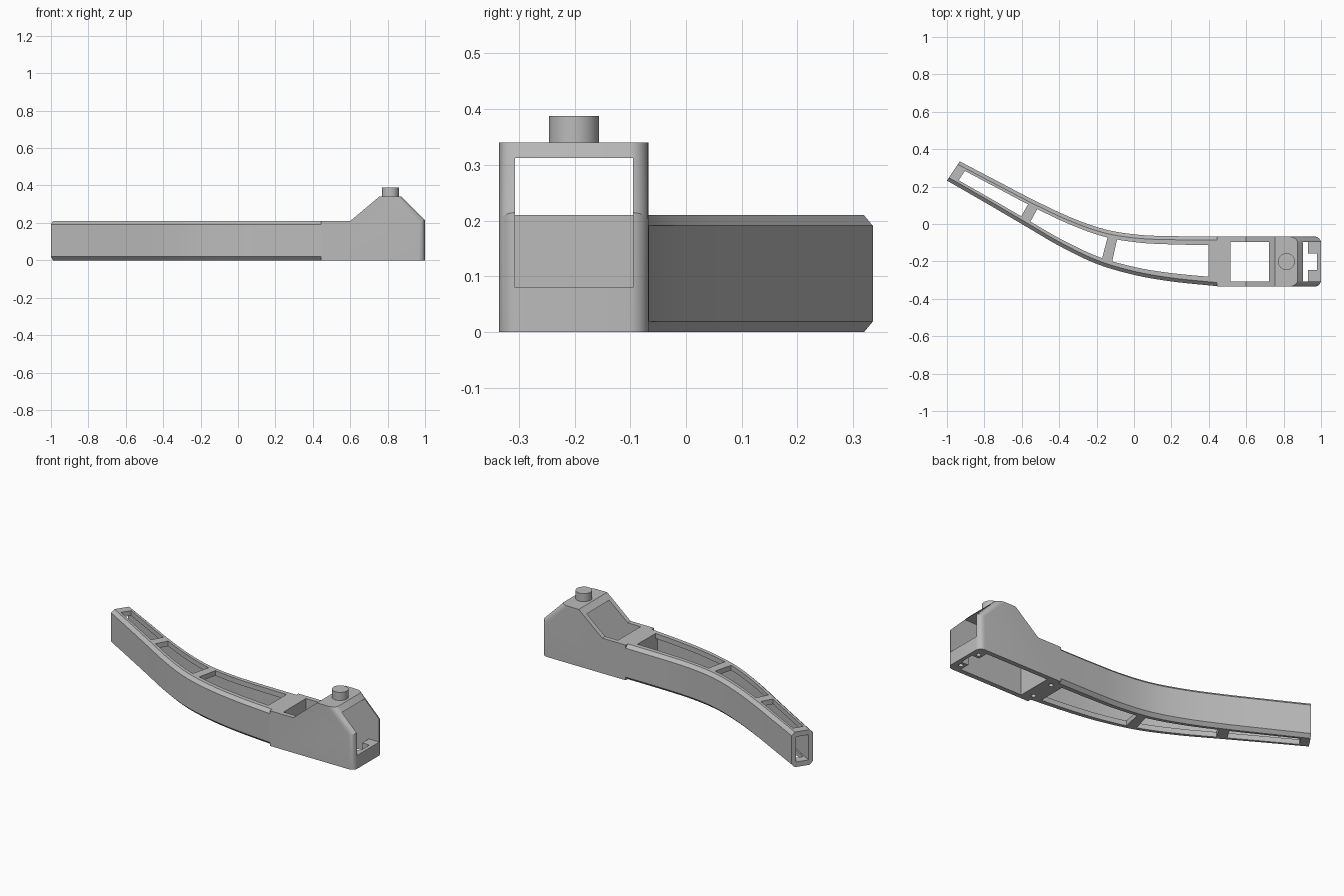
import bpy, bmesh, math
from mathutils import Vector

if "Cube" in bpy.data.objects:
    bpy.data.objects.remove(bpy.data.objects["Cube"])

grey = bpy.data.materials.new("matte grey")
grey.diffuse_color = (0.5, 0.5, 0.5, 1)
grey.use_nodes = True
grey.node_tree.nodes["Principled BSDF"].inputs["Base Color"].default_value = grey.diffuse_color


def make(name, bm):
    bmesh.ops.recalc_face_normals(bm, faces=bm.faces)
    me = bpy.data.meshes.new(name)
    bm.to_mesh(me)
    bm.free()
    me.materials.append(grey)
    ob = bpy.data.objects.new(name, me)
    bpy.context.collection.objects.link(ob)
    return ob


def box(name, x0, x1, y0, y1, z0, z1):
    bm = bmesh.new()
    bmesh.ops.create_cube(bm, size=1)
    for v in bm.verts:
        v.co = ((x0 + x1) / 2 + v.co.x * (x1 - x0),
                (y0 + y1) / 2 + v.co.y * (y1 - y0),
                (z0 + z1) / 2 + v.co.z * (z1 - z0))
    return make(name, bm)


def cylinder(name, x, y, r, z0, z1, sides=48):
    bm = bmesh.new()
    bmesh.ops.create_cone(bm, cap_ends=True, segments=sides, radius1=r, radius2=r, depth=z1 - z0)
    bmesh.ops.translate(bm, verts=bm.verts, vec=(x, y, (z0 + z1) / 2))
    return make(name, bm)


def combine(target, tool, operation):
    mod = target.modifiers.new("combine", "BOOLEAN")
    mod.operation, mod.solver, mod.object = operation, "EXACT", tool
    bpy.context.view_layer.objects.active = target
    bpy.ops.object.modifier_apply(modifier=mod.name)
    bpy.data.objects.remove(tool)


# Paired points along the two sides of the curved arm: front x, y, back x, y
STATIONS = [(-1.0, .232, -.932, .335), (-.8, .117, -.73, .229), (-.6, .0, -.53, .125),
            (-.4, -.117, -.335, .034), (-.2, -.213, -.15, -.03), (0, -.272, .03, -.058),
            (.2, -.307, .21, -.065), (.45, -.333, .45, -.067)]


def section(x):
    """Front and back points of the arm at a front-side x, smoothly interpolated."""
    n = len(STATIONS)
    i = 0
    while i < n - 2 and x > STATIONS[i + 1][0]:
        i += 1

    def slope(k, c):
        a, b = STATIONS[max(k - 1, 0)], STATIONS[min(k + 1, n - 1)]
        return (b[c] - a[c]) / (b[0] - a[0])
    a, b = STATIONS[i], STATIONS[i + 1]
    h = b[0] - a[0]
    t = (x - a[0]) / h
    out = []
    for c in range(4):
        if t < 0:
            out.append(a[c] + slope(i, c) * (x - a[0]))
        else:
            out.append((2*t**3 - 3*t*t + 1) * a[c] + (t**3 - 2*t*t + t) * h * slope(i, c)
                       + (3*t*t - 2*t**3) * b[c] + (t**3 - t*t) * h * slope(i + 1, c))
    return Vector(out[:2]), Vector(out[2:])


def sweep(name, x0, x1, inset, z0, z1, chamfer=0, steps=40):
    """Solid following the arm; inset(width) narrows it from both sides."""
    bm = bmesh.new()
    rings = []
    for k in range(steps + 1):
        p, q = section(x0 + (x1 - x0) * k / steps)
        w = (q - p).length
        d = (q - p) / w
        a, b, c = inset(w), w - inset(w), chamfer
        if c:
            prof = [(a + c, z0), (b - c, z0), (b, z0 + c), (b, z1 - c),
                    (b - c, z1), (a + c, z1), (a, z1 - c), (a, z0 + c)]
        else:
            prof = [(a, z0), (b, z0), (b, z1), (a, z1)]
        rings.append([bm.verts.new((*(p + d * s), z)) for s, z in prof])
    m = len(rings[0])
    for r, s in zip(rings, rings[1:]):
        for j in range(m):
            bm.faces.new((r[j], r[(j + 1) % m], s[(j + 1) % m], s[j]))
    bm.faces.new(rings[0])
    bm.faces.new(rings[-1])
    return make(name, bm)


# Curved hollow arm, open at the tip, with three slots above and below
arm = sweep("curved_arm", -1, .45, lambda w: 0, 0, .21, chamfer=.019)
combine(arm, sweep("tunnel_cutter", -1.06, .4, lambda w: .025, .03, .18), "DIFFERENCE")
for start, end in ((-.955, -.62), (-.57, -.18), (-.125, .398)):
    combine(arm, sweep("slot_cutter", start, end, lambda w: .02 + .1 * w, -.1, .3, steps=16),
            "DIFFERENCE")

# Head housing: side profile extruded across, with rounded front end
Y0, Y1, YC = -.335, -.067, -.201
profile = [(.445, 0), (1, 0), (1, .215), (.875, .34), (.755, .34), (.6, .21), (.445, .21)]
bm = bmesh.new()
face = bm.faces.new([bm.verts.new((x, Y0, z)) for x, z in profile])
ext = bmesh.ops.extrude_face_region(bm, geom=[face])
bmesh.ops.translate(bm, verts=[v for v in ext["geom"] if isinstance(v, bmesh.types.BMVert)],
                    vec=(0, Y1 - Y0, 0))
bmesh.ops.recalc_face_normals(bm, faces=bm.faces)
rounded = [e for e in bm.edges
           if abs(e.verts[0].co.y - e.verts[1].co.y) < .001
           and min(v.co.x for v in e.verts) > .87
           and max(v.co.x for v in e.verts) > .99]
bmesh.ops.bevel(bm, geom=rounded, offset=.035, segments=6, profile=.5, affect="EDGES")
body = make("body", bm)

# Hollow interior with the end window above a low sill
combine(body, box("interior_cutter", .515, .978, -.307, -.095, -.1, .312), "DIFFERENCE")
combine(body, box("window_cutter", .95, 1.1, -.307, -.095, .08, .312), "DIFFERENCE")

# Corner screw bosses behind the sill
for y0, y1 in ((-.315, -.245), (-.157, -.087)):
    combine(body, box("screw_boss", .93, .985, y0, y1, 0, .08), "UNION")
combine(body, arm, "UNION")

# Blind screw holes underneath
for x in (.46, .957):
    for side in (-1, 1):
        combine(body, cylinder("hole_cutter", x, YC + side * .072, .013, -.05, .05, 20),
                "DIFFERENCE")

# Round peg on top of the head
peg = cylinder("top_peg", .815, YC, .045, .335, .388)

for ob in (body, peg):
    bpy.ops.object.select_all(action="DESELECT")
    ob.select_set(True)
    bpy.context.view_layer.objects.active = ob
    bpy.ops.object.shade_smooth_by_angle(angle=math.radians(25))
